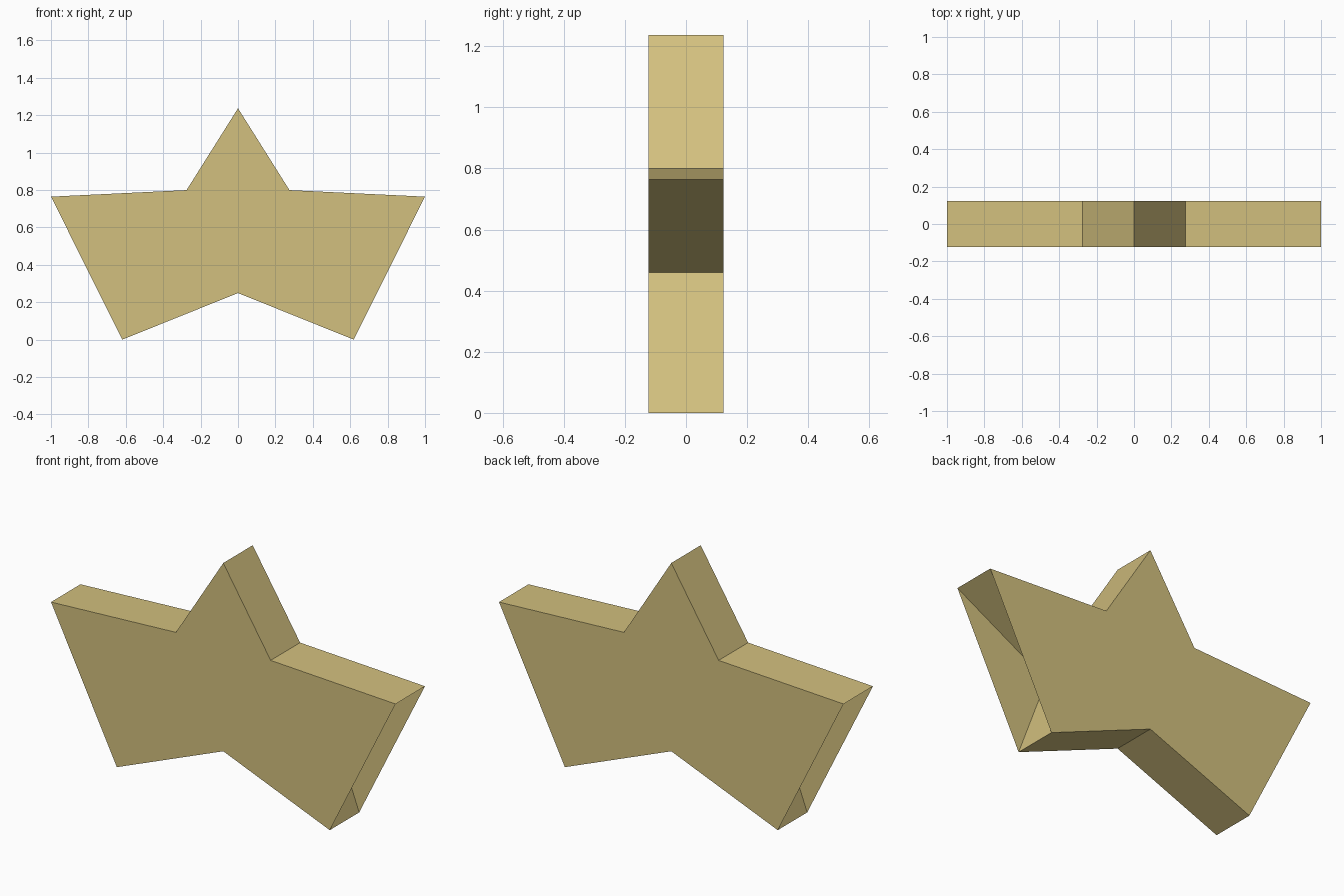
import bpy
import bmesh
from math import sin, cos, pi

cube = bpy.data.objects.get("Cube")
if cube:
    bpy.data.objects.remove(cube, do_unlink=True)

OUTER, INNER = 1.0515, 0.468    # tip and notch radii
SQUASH, CENTRE_Z = 0.65, 0.553  # flattened star, lifted onto the floor
HALF_DEPTH = 0.122

# Sand-coloured material
sand = bpy.data.materials.new("sand_yellow")
sand.use_nodes = True
colour = (0.65, 0.53, 0.21, 1.0)
sand.diffuse_color = colour
sand.node_tree.nodes["Principled BSDF"].inputs["Base Color"].default_value = colour


def star_ring(bm, y):
    """Ten star points, clockwise from the top tip."""
    ring = []
    for i in range(10):
        radius = INNER if i % 2 else OUTER
        angle = i * pi / 5
        x = radius * sin(angle)
        z = CENTRE_Z + SQUASH * radius * cos(angle)
        ring.append(bm.verts.new((x, y, z)))
    return ring


bm = bmesh.new()
front = star_ring(bm, -HALF_DEPTH)
back = star_ring(bm, HALF_DEPTH)

# Side walls follow every notch of the star
for i in range(10):
    j = (i + 1) % 10
    bm.faces.new((front[i], front[j], back[j], back[i]))

# Front and back plates span straight across the two side notches
side_notches = (3, 7)
outline = [i for i in range(10) if i not in side_notches]
bm.faces.new([front[i] for i in reversed(outline)])
bm.faces.new([back[i] for i in outline])

mesh = bpy.data.meshes.new("star_body")
bm.to_mesh(mesh)
bm.free()
mesh.materials.append(sand)
star = bpy.data.objects.new("star_body", mesh)
bpy.context.collection.objects.link(star)
